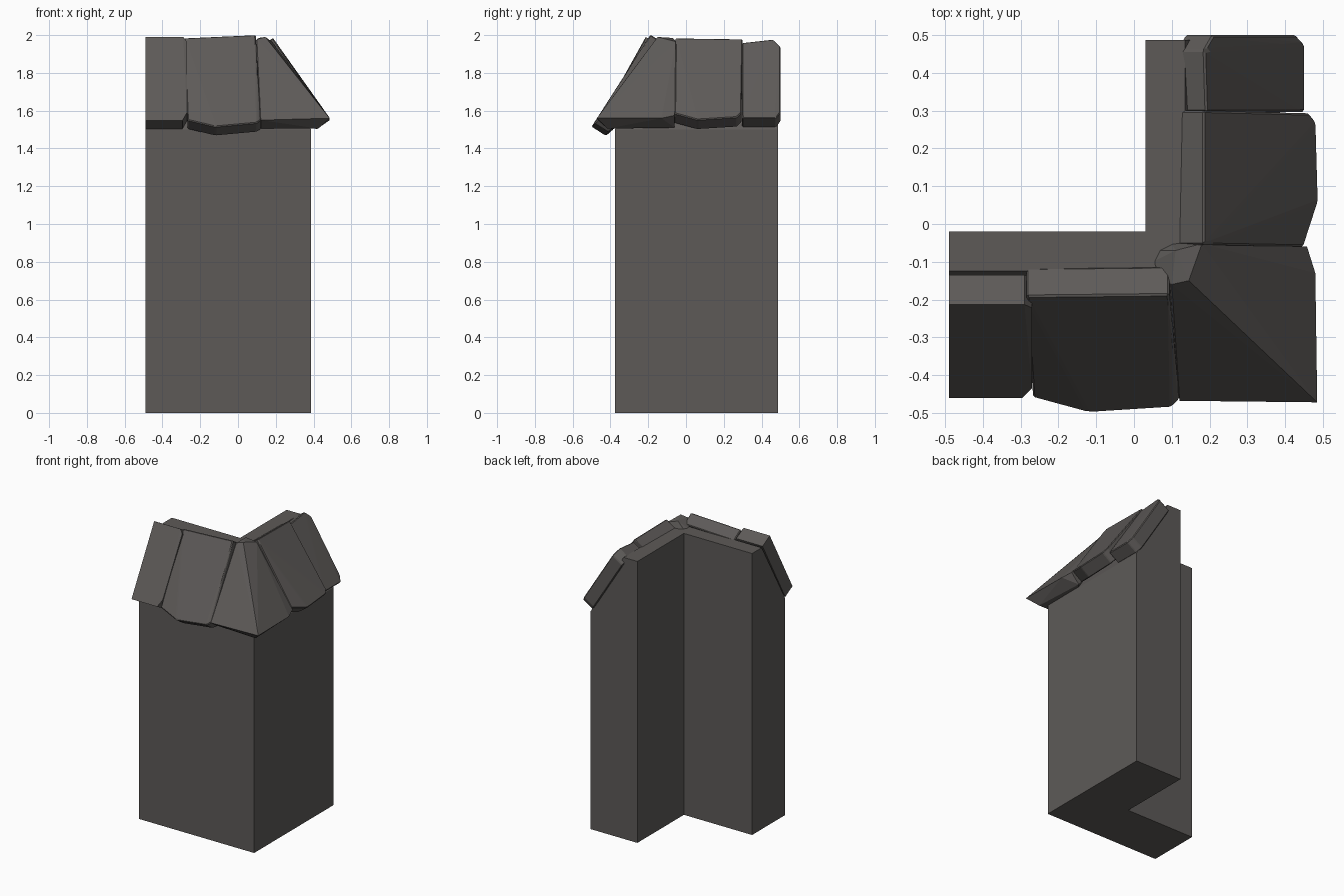
import bpy, bmesh
from mathutils import Vector
from mathutils.geometry import normal

if "Cube" in bpy.data.objects:
    bpy.data.objects.remove(bpy.data.objects["Cube"])

stone = bpy.data.materials.new("dark_warm_grey")
stone.diffuse_color = (0.11, 0.102, 0.097, 1)
stone.use_nodes = True
stone.node_tree.nodes["Principled BSDF"].inputs["Base Color"].default_value = stone.diffuse_color


def finish(name, bm):
    bmesh.ops.recalc_face_normals(bm, faces=bm.faces)
    me = bpy.data.meshes.new(name)
    bm.to_mesh(me)
    bm.free()
    me.materials.append(stone)
    ob = bpy.data.objects.new(name, me)
    bpy.context.collection.objects.link(ob)


# L-shaped wall: one profile (distance from inner face, height) mitred round the corner
profile = [(0, 0), (0.357, 0), (0.357, 1.5), (0.105, 1.94), (0, 1.94)]
stations = [lambda d: (-0.49, -0.02 - d), lambda d: (0.03 + d, -0.02 - d),
            lambda d: (0.03 + d, 0.487)]
bm = bmesh.new()
rings = [[bm.verts.new((*s(d), z)) for d, z in profile] for s in stations]
for a, b in zip(rings, rings[1:]):
    for i in range(5):
        j = (i + 1) % 5
        bm.faces.new((a[i], a[j], b[j], b[i]))
bm.faces.new(rings[0])
bm.faces.new(rings[-1])
finish("wall", bm)


def slab(name, pts, back, thick=0.09):
    """Sloping stone from (along, outward, height) outline points."""
    p = [Vector((u, t, z)) if back else Vector((t, -u, z)) for t, u, z in pts]
    n = normal(p)
    n[1 if back else 0] = 0  # thickness runs square to the wing
    n.normalize()
    if n.z < 0:
        n = -n
    bm = bmesh.new()
    for v in p:
        bm.verts.new(v)
        bm.verts.new(v - n * thick)
    bmesh.ops.convex_hull(bm, input=bm.verts)
    bmesh.ops.dissolve_limit(bm, angle_limit=0.02, verts=bm.verts, edges=bm.edges)
    # small chamfer, leaving the flush left end sharp
    edges = [e for e in bm.edges if max(v.co.x for v in e.verts) > -0.48
             and min(v.co.x for v in e.verts) > -0.485]
    if not pts[0][0] < -0.48:
        bmesh.ops.bevel(bm, geom=edges, offset=0.005, segments=1, affect='EDGES',
                        profile=0.5, clamp_overlap=True)
    finish(name, bm)


# roof stones on the left wing
slab("roof_slab_left_end", [(-0.49, 0.46, 1.547), (-0.295, 0.46, 1.547), (-0.27, 0.435, 1.59),
                            (-0.27, 0.222, 1.965), (-0.29, 0.213, 1.99), (-0.49, 0.213, 1.99)], False)
slab("roof_slab_left", [(-0.267, 0.46, 1.55), (-0.12, 0.5, 1.515), (0.1, 0.486, 1.535), (0.12, 0.465, 1.55),
                        (0.094, 0.188, 2.002), (-0.285, 0.192, 1.985)], False)

# roof stones on the back wing
slab("roof_slab_right", [(-0.06, 0.45, 1.585), (0.06, 0.489, 1.552), (0.27, 0.483, 1.565), (0.293, 0.465, 1.59),
                         (0.3, 0.185, 1.98), (-0.055, 0.185, 1.985)], True)
slab("roof_slab_back_end", [(0.297, 0.453, 1.56), (0.475, 0.453, 1.56), (0.5, 0.43, 1.59),
                            (0.5, 0.21, 1.94), (0.46, 0.187, 1.978), (0.297, 0.192, 1.96)], True)

# hipped corner stone
bm = bmesh.new()
for co in [(0.485, -0.472, 1.56), (0.121, -0.468, 1.55), (0.1, -0.16, 1.978), (0.145, -0.15, 1.99),
           (0.48, -0.13, 1.56), (0.458, -0.06, 1.575), (0.18, -0.052, 1.965), (0.11, -0.07, 1.985),
           (0.06, -0.135, 1.935), (0.05, -0.1, 1.935), (0.065, -0.07, 1.935), (0.1, -0.052, 1.935),
           (0.425, -0.415, 1.505), (0.121, -0.4, 1.505), (0.4, -0.06, 1.51)]:
    bm.verts.new(co)
bmesh.ops.convex_hull(bm, input=bm.verts)
bmesh.ops.delete(bm, geom=[v for v in bm.verts if not v.link_faces], context='VERTS')
finish("roof_corner_stone", bm)
